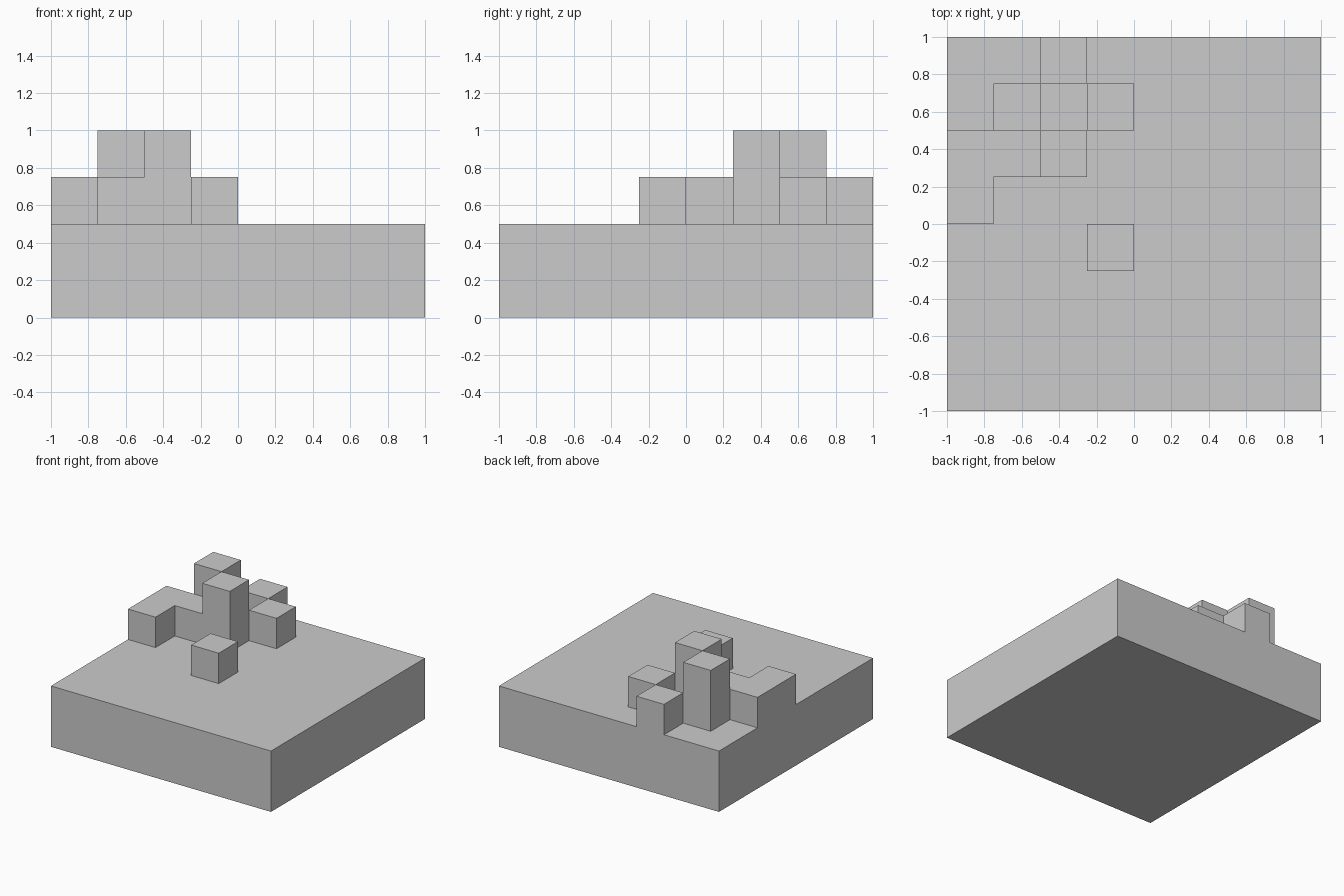
import bpy
import bmesh
from mathutils import Vector

cube = bpy.data.objects.get("Cube")
if cube:
    bpy.data.objects.remove(cube, do_unlink=True)

CELL = 0.25
COUNT = 8
BASE = 2

# Raised columns on the slab: (column, row) -> height in cells
raised = {
    (0, 4): 3, (0, 5): 3, (1, 5): 3,   # L-shaped step at the edge
    (2, 5): 4, (1, 6): 4,              # two tall pillars
    (2, 7): 3, (3, 6): 3, (3, 3): 3,   # single blocks
}


def height(i, j):
    if 0 <= i < COUNT and 0 <= j < COUNT:
        return raised.get((i, j), BASE)
    return 0


# One material for the whole model
grey = bpy.data.materials.new("plain grey")
grey.use_nodes = True
colour = (0.6, 0.6, 0.6, 1)
grey.diffuse_color = colour
grey.node_tree.nodes["Principled BSDF"].inputs["Base Color"].default_value = colour

bm = bmesh.new()


def add_quad(centre, normal):
    """Square face of one cell, facing along normal."""
    n = Vector(normal)
    u = Vector((n.y, n.z, n.x))
    v = n.cross(u)
    corners = [centre + n / 2 + (u * a + v * b) / 2
               for a, b in ((-1, -1), (1, -1), (1, 1), (-1, 1))]
    half = COUNT / 2
    bm.faces.new([bm.verts.new((c - Vector((half, half, 0))) * CELL) for c in corners])


# Outer skin of the stepped block: top, underside and exposed walls
for i in range(COUNT):
    for j in range(COUNT):
        top = height(i, j)
        middle = Vector((i + 0.5, j + 0.5, 0.5))
        add_quad(middle, (0, 0, -1))
        add_quad(middle + Vector((0, 0, top - 1)), (0, 0, 1))
        for dx, dy in ((1, 0), (-1, 0), (0, 1), (0, -1)):
            for k in range(height(i + dx, j + dy), top):
                add_quad(middle + Vector((0, 0, k)), (dx, dy, 0))

bmesh.ops.remove_doubles(bm, verts=bm.verts[:], dist=0.001)

mesh = bpy.data.meshes.new("stepped_slab")
bm.to_mesh(mesh)
bm.free()
mesh.materials.append(grey)
slab = bpy.data.objects.new("stepped_slab", mesh)
bpy.context.collection.objects.link(slab)
